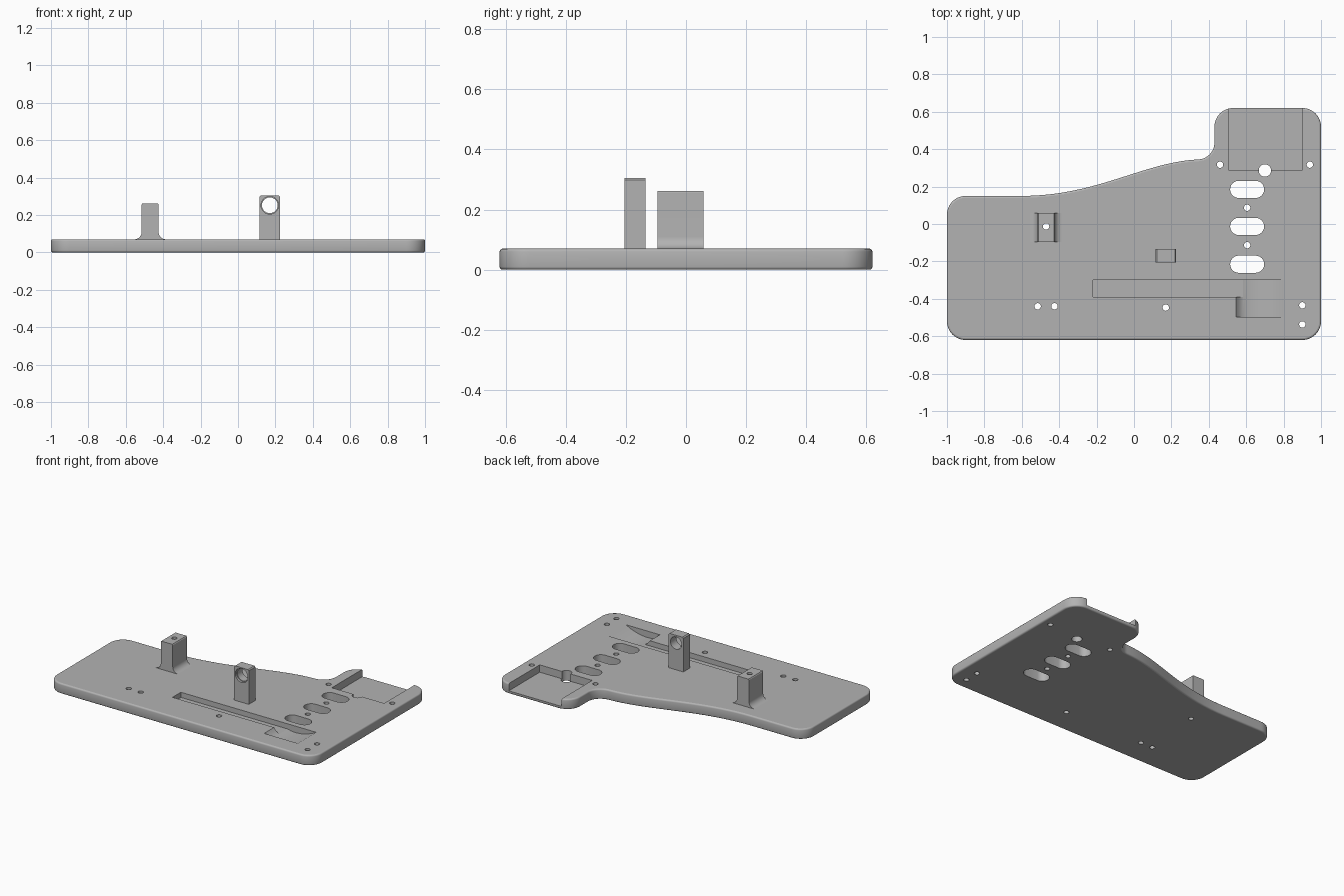
import bpy, bmesh, math
from mathutils import Vector

if "Cube" in bpy.data.objects:
    bpy.data.objects.remove(bpy.data.objects["Cube"], do_unlink=True)

grey = bpy.data.materials.new("plain_grey")
grey.use_nodes = True
GREY = (0.45, 0.45, 0.45, 1)
grey.diffuse_color = GREY
grey.node_tree.nodes["Principled BSDF"].inputs["Base Color"].default_value = GREY

T = 0.07      # plate thickness
OVER = 0.1    # how far cutters reach past the surface


def arc(cx, cy, r, a, b, n=12):
    """Points on an arc from angle a to b in degrees."""
    steps = [math.radians(a + (b - a) * i / n) for i in range(n + 1)]
    return [(cx + r * math.cos(t), cy + r * math.sin(t)) for t in steps]


def circle(cx, cy, r):
    return arc(cx, cy, r, 0, 360, 32)[:-1]


def rect(x0, x1, y0, y1):
    return [(x0, y0), (x1, y0), (x1, y1), (x0, y1)]


def prism(name, outline, lo, hi, axis="Z", bevel=0):
    """Extrude an outline along Z (x, y points) or Y (x, z points)."""
    place = (lambda p, h: (p[0], p[1], h)) if axis == "Z" else (lambda p, h: (p[0], h, p[1]))
    bm = bmesh.new()
    bottom = [bm.verts.new(place(p, lo)) for p in outline]
    top = [bm.verts.new(place(p, hi)) for p in outline]
    caps = [bm.faces.new(bottom), bm.faces.new(top)]
    n = len(outline)
    for i in range(n):
        j = (i + 1) % n
        bm.faces.new((bottom[i], bottom[j], top[j], top[i]))
    bmesh.ops.recalc_face_normals(bm, faces=bm.faces)
    if bevel:
        rim = list({e for f in caps for e in f.edges})
        bmesh.ops.bevel(bm, geom=rim, offset=bevel, segments=3, profile=0.5, affect="EDGES")
    mesh = bpy.data.meshes.new(name)
    bm.to_mesh(mesh)
    bm.free()
    mesh.materials.append(grey)
    obj = bpy.data.objects.new(name, mesh)
    bpy.context.scene.collection.objects.link(obj)
    return obj


def carve(obj, cutters):
    """Subtract the cutters and bake the result."""
    for c in cutters:
        m = obj.modifiers.new("cut", "BOOLEAN")
        m.operation, m.solver, m.object = "DIFFERENCE", "EXACT", c
    bpy.context.view_layer.update()
    evaluated = obj.evaluated_get(bpy.context.evaluated_depsgraph_get())
    mesh = bpy.data.meshes.new_from_object(evaluated)
    obj.modifiers.clear()
    obj.data = mesh
    mesh.materials.clear()
    mesh.materials.append(grey)


def shade(obj):
    """Smooth curved walls, keeping flat faces crisp."""
    bm = bmesh.new()
    bm.from_mesh(obj.data)
    bm.normal_update()
    for f in bm.faces:
        f.smooth = True
        f.material_index = 0
    for e in bm.edges:
        flat = any(abs(f.normal.z) > 0.999 for f in e.link_faces)
        e.smooth = not flat and e.calc_face_angle(math.pi) < math.radians(32)
    bm.to_mesh(obj.data)
    bm.free()


# Base plate outline: rounded corners, a sweeping back edge and a raised tab
def sweep(n=20):
    a, b, c, d = (Vector(p) for p in ((-0.6, 0.15), (-0.2, 0.15), (0.05, 0.33), (0.34, 0.345)))
    pts = []
    for i in range(n):
        t = i / n
        s = 1 - t
        pts.append(tuple(s**3 * a + 3 * s * s * t * b + 3 * s * t * t * c + t**3 * d))
    return pts


outline = (arc(-0.9, -0.52, 0.1, 180, 270) + arc(0.9, -0.52, 0.1, 270, 360)
           + arc(0.9, 0.52, 0.1, 0, 90) + arc(0.53, 0.52, 0.1, 90, 180)
           + arc(0.34, 0.435, 0.09, 360, 270) + sweep()[::-1]
           + arc(-0.9, 0.05, 0.1, 90, 180))
plate = prism("base_plate", outline, 0, T, bevel=0.01)

cutters = []


def cut(shape, lo=-OVER, hi=T + OVER, axis="Z"):
    cutters.append(prism("cutter", shape, lo, hi, axis))


# Open pocket at the back with a round relief hole
cut(rect(0.505, 0.9, 0.288, 0.8), 0.02)
cut(circle(0.70, 0.286, 0.033))

# Three rounded slots
for y in (0.185, -0.013, -0.215):
    cut(arc(0.56, y, 0.046, 90, 270) + arc(0.65, y, 0.046, -90, 90))

# Screw holes
for x, y in ((0.605, 0.087), (0.605, -0.113), (0.46, 0.317), (0.94, 0.317), (-0.515, -0.44),
             (-0.425, -0.44), (0.17, -0.447), (0.9, -0.435), (0.9, -0.537)):
    cut(circle(x, y, 0.017))

# Long groove ending in a scooped trough
cut(rect(-0.22, 0.6, -0.39, -0.3), 0.035)
scoop = [(0.545, T), (0.56, 0.05), (0.58, 0.036), (0.61, 0.028), (0.65, 0.026),
         (0.69, 0.03), (0.73, 0.04), (0.77, 0.054), (0.8, T), (0.8, T + OVER), (0.545, T + OVER)]
cut(scoop, -0.497, -0.3, "Y")

# Tall hole shared by the plate and the flared block
bore = prism("cutter", circle(-0.47, -0.013, 0.017), -OVER, 0.4)
carve(plate, cutters + [bore])

# Flared block with concave feet
foot = 0.04
flare = (arc(-0.515 - foot, T + foot, foot, -90, 0) + [(-0.515, 0.256), (-0.511, 0.262)]
         + [(-0.429, 0.262), (-0.425, 0.256)] + arc(-0.425 + foot, T + foot, foot, 180, 270))
block = prism("flared_block", flare, -0.095, 0.058, "Y")
carve(block, [bore])

# Upright post with a stepped cross hole
post_shape = [(0.115, T), (0.225, T), (0.225, 0.298), (0.218, 0.305), (0.122, 0.305), (0.115, 0.298)]
post = prism("hole_post", post_shape, -0.205, -0.135, "Y")
ring = [prism("cutter", circle(0.17, 0.252, 0.042), -0.4, 0.1, "Y"),
        prism("cutter", circle(0.17, 0.252, 0.047), -0.4, -0.19, "Y")]
carve(post, ring)

for c in cutters + ring + [bore]:
    bpy.data.objects.remove(c, do_unlink=True)
for o in (plate, block, post):
    shade(o)
